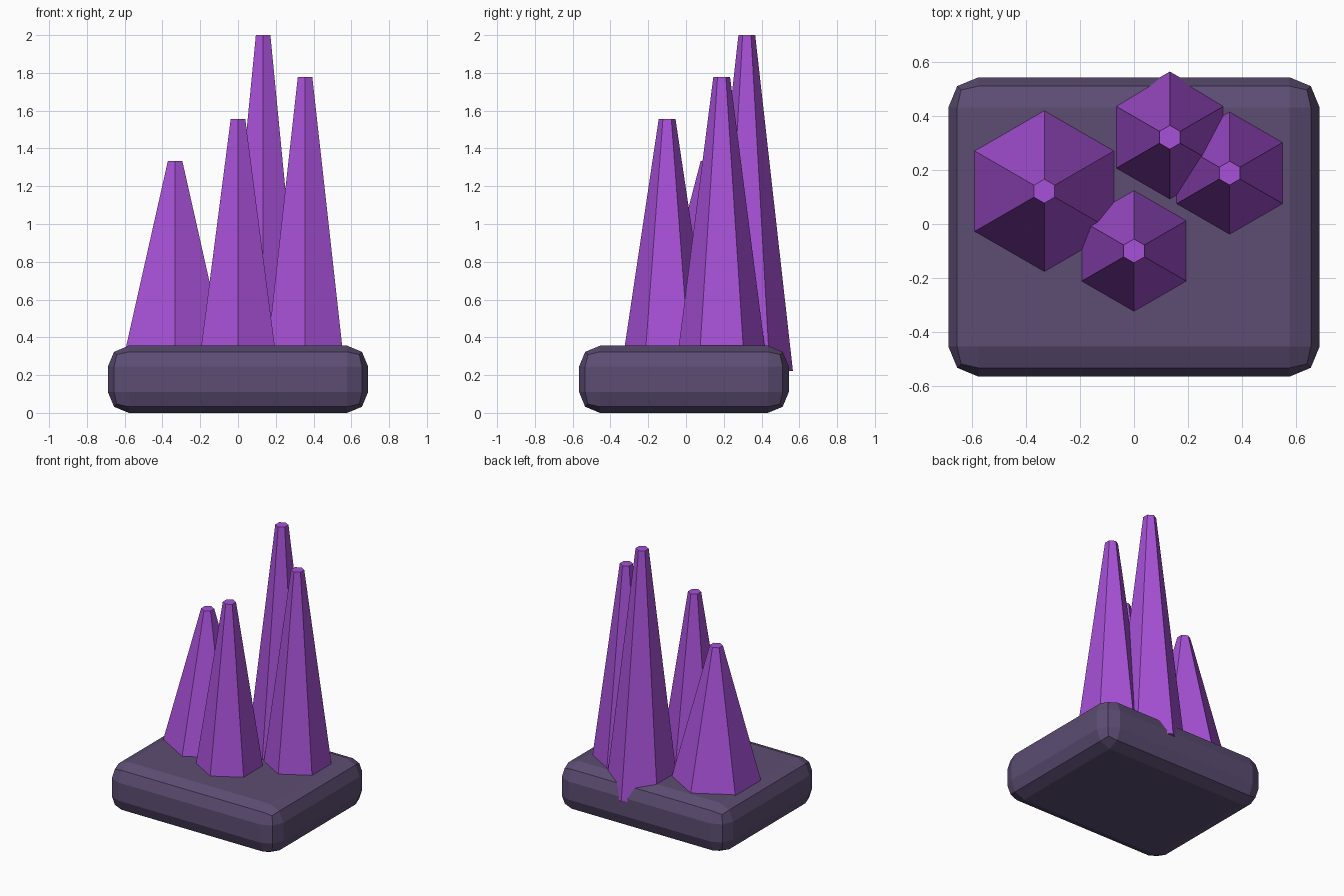
import bpy, bmesh
from mathutils import Matrix

if "Cube" in bpy.data.objects:
    bpy.data.objects.remove(bpy.data.objects["Cube"])


def material(name, color):
    m = bpy.data.materials.new(name)
    m.diffuse_color = (*color, 1)
    m.use_nodes = True
    m.node_tree.nodes["Principled BSDF"].inputs["Base Color"].default_value = m.diffuse_color
    return m


def add_object(name, bm, mat):
    me = bpy.data.meshes.new(name)
    bm.to_mesh(me)
    bm.free()
    me.materials.append(mat)
    ob = bpy.data.objects.new(name, me)
    bpy.context.collection.objects.link(ob)
    return ob


stone = material("dark violet stone", (0.107, 0.074, 0.171))
purple = material("purple crystal", (0.39, 0.082, 0.68))
Y0 = -0.011  # base centre in y

# Rounded slab base, chamfered in two steps on every edge
bm = bmesh.new()
bmesh.ops.create_cube(bm, size=1)
bmesh.ops.scale(bm, vec=(1.378, 1.111, 0.3556), verts=bm.verts)
bmesh.ops.translate(bm, vec=(0, Y0, 0.1778), verts=bm.verts)
bmesh.ops.bevel(bm, geom=bm.edges[:], offset=0.111, segments=2,
                profile=0.5, affect='EDGES')
add_object("stone_base", bm, stone)

# Hexagonal tapered crystals sunk into the base: x, y, bottom radius, top z
BOTTOM = 0.222
crystals = [
    (-0.333, 0.133, 0.333, 1.333),
    (0.0, -0.089, 0.244, 1.556),
    (0.133, 0.333, 0.244, 2.0),
    (0.355, 0.2, 0.244, 1.778),
]
for i, (x, y, r, top) in enumerate(crystals, 1):
    bm = bmesh.new()
    # create_cone puts its first corner on the y axis
    bmesh.ops.create_cone(bm, cap_ends=True, segments=6, radius1=r, radius2=0.0444,
                          depth=top - BOTTOM,
                          matrix=Matrix.Translation((x, y + Y0, (top + BOTTOM) / 2)))
    add_object(f"crystal_{i}", bm, purple)
